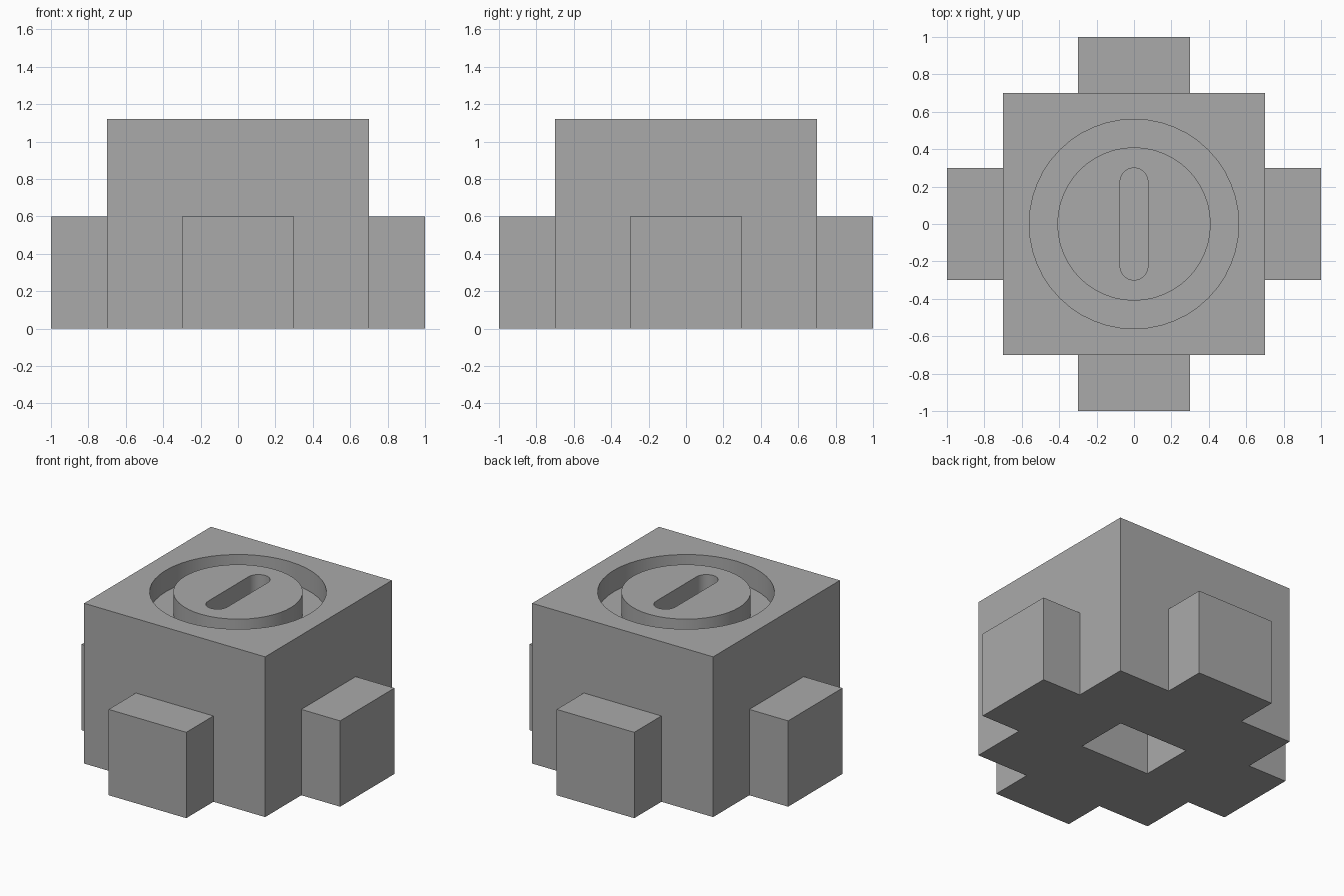
import bpy
import bmesh
from math import cos, sin, pi

cube = bpy.data.objects.get("Cube")
if cube:
    bpy.data.objects.remove(cube, do_unlink=True)

HEIGHT = 1.12
GROOVE_FLOOR = HEIGHT - 0.15

grey = bpy.data.materials.new("plain grey")
grey.use_nodes = True
colour = (0.4, 0.4, 0.4, 1)
grey.diffuse_color = colour
grey.node_tree.nodes["Principled BSDF"].inputs["Base Color"].default_value = colour


def prism(name, outline, z0, z1):
    """Extrude a counter-clockwise outline between two heights."""
    bm = bmesh.new()
    base = bm.faces.new([bm.verts.new((x, y, z0)) for x, y in outline])
    top = bmesh.ops.extrude_face_region(bm, geom=[base])["geom"]
    verts = [v for v in top if isinstance(v, bmesh.types.BMVert)]
    bmesh.ops.translate(bm, verts=verts, vec=(0, 0, z1 - z0))
    bmesh.ops.recalc_face_normals(bm, faces=bm.faces)
    mesh = bpy.data.meshes.new(name)
    bm.to_mesh(mesh)
    bm.free()
    mesh.materials.append(grey)
    obj = bpy.data.objects.new(name, mesh)
    bpy.context.collection.objects.link(obj)
    return obj


def rect(w, d):
    return [(-w, -d), (w, -d), (w, d), (-w, d)]


def arc(radius, start, end, steps, cy=0):
    angles = [start + (end - start) * i / steps for i in range(steps + 1)]
    return [(radius * cos(a), cy + radius * sin(a)) for a in angles]


def circle(radius):
    return arc(radius, 0, 2 * pi, 48)[:-1]


def combine(target, tool, operation):
    """Apply a boolean and discard the tool."""
    mod = target.modifiers.new(operation, "BOOLEAN")
    mod.operation, mod.object, mod.solver = operation, tool, "EXACT"
    bpy.ops.object.select_all(action="DESELECT")
    bpy.context.view_layer.objects.active = target
    target.select_set(True)
    bpy.ops.object.modifier_apply(modifier=mod.name)
    bpy.data.objects.remove(tool, do_unlink=True)


# Block with four side lugs, as one cross-shaped foot under a square body
b, l, e = 0.7, 0.3, 1.0
quarter = [(b, -b), (b, -l), (e, -l), (e, l), (b, l)]
cross = []
for turn in range(4):
    for x, y in quarter:
        for _ in range(turn):
            x, y = -y, x
        cross.append((x, y))
block = prism("block_with_side_lugs", cross, 0, 0.6)
combine(block, prism("upper_body", rect(b, b), 0.3, HEIGHT), "UNION")

# Round groove leaving a central dial
combine(block, prism("groove", circle(0.56), GROOVE_FLOOR, 1.3), "DIFFERENCE")
combine(block, prism("dial", circle(0.41), GROOVE_FLOOR - 0.1, HEIGHT), "UNION")

# Round-ended slot in the dial
r, c = 0.075, 0.225
slot = arc(r, 0, pi, 12, c) + arc(r, pi, 2 * pi, 12, -c)
combine(block, prism("slot", slot, HEIGHT - 0.16, 1.3), "DIFFERENCE")

# Rectangular socket underneath
combine(block, prism("socket", rect(0.27, 0.19), -0.2, 0.6), "DIFFERENCE")

bpy.ops.object.shade_smooth_by_angle(angle=0.6)
